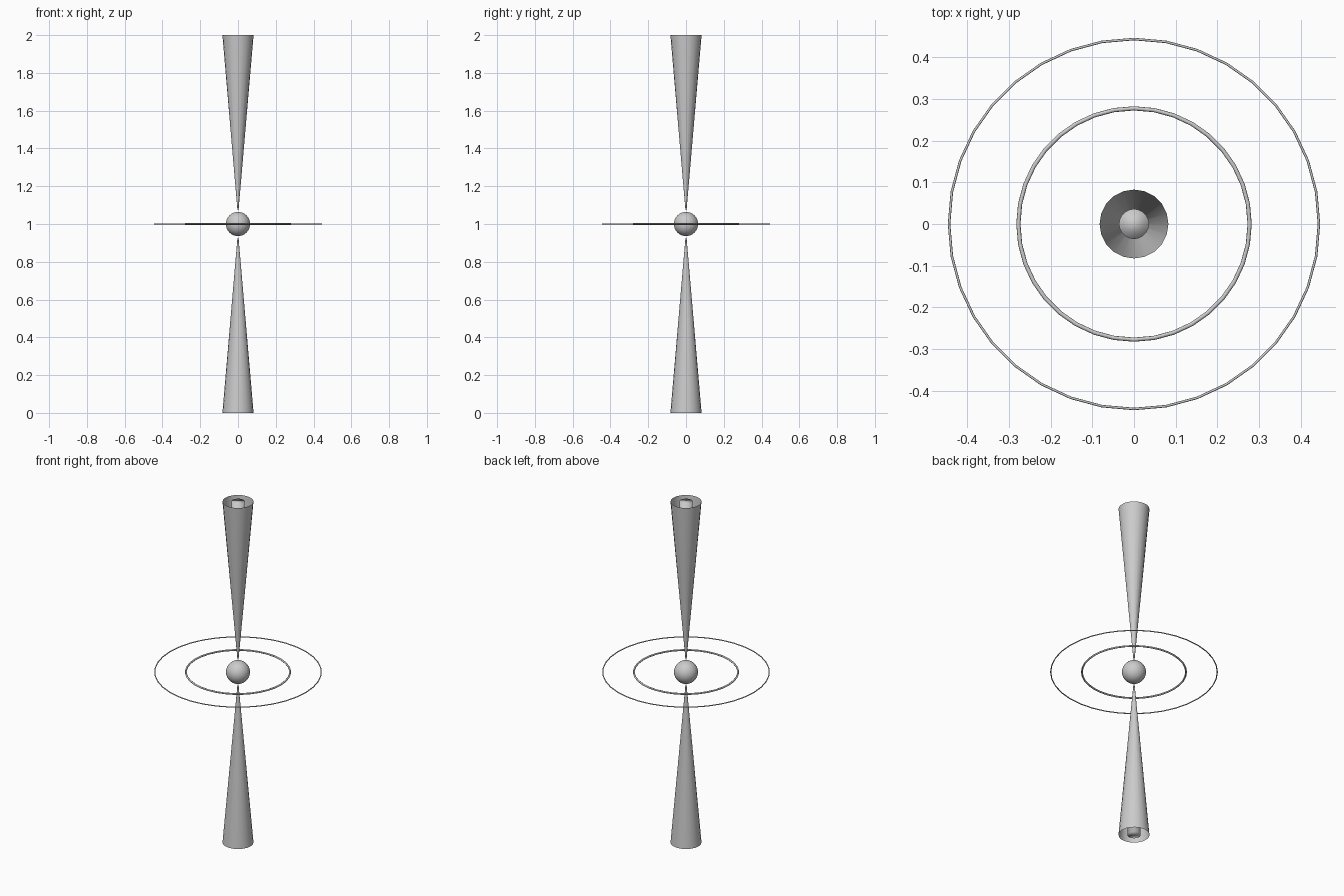
import bpy
from math import pi

if "Cube" in bpy.data.objects:
    bpy.data.objects.remove(bpy.data.objects["Cube"])

CENTRE = 1.0
TIP = 0.074          # gap from the centre to each beam tip
LENGTH = 1.0 - TIP


def smooth(name):
    ob = bpy.context.object
    ob.name = name
    bpy.ops.object.shade_smooth()
    return ob


def beam(name, sign, tip_radius, end_radius, fill):
    # cone widening away from the core; sign picks up or down
    bpy.ops.mesh.primitive_cone_add(
        vertices=20, radius1=tip_radius, radius2=end_radius, depth=LENGTH,
        end_fill_type=fill, location=(0, 0, CENTRE + sign * (TIP + LENGTH / 2)),
        rotation=(0 if sign > 0 else pi, 0, 0))
    return smooth(name)


def ring(name, major, minor):
    bpy.ops.mesh.primitive_torus_add(
        major_radius=major, minor_radius=minor, major_segments=36,
        minor_segments=8, location=(0, 0, CENTRE))
    return smooth(name)


# core sphere
bpy.ops.mesh.primitive_uv_sphere_add(segments=32, ring_count=16, radius=0.064,
                                     location=(0, 0, CENTRE))
smooth("core")

# open outer beams with a closed narrow beam inside each
for label, sign in (("upper", 1), ("lower", -1)):
    beam(label + "_outer_beam", sign, 0.003, 0.0825, 'NOTHING')
    beam(label + "_inner_beam", sign, 0.0015, 0.036, 'NGON')

# two flat orbit rings
ring("inner_ring", 0.277, 0.005)
ring("outer_ring", 0.443, 0.003)
